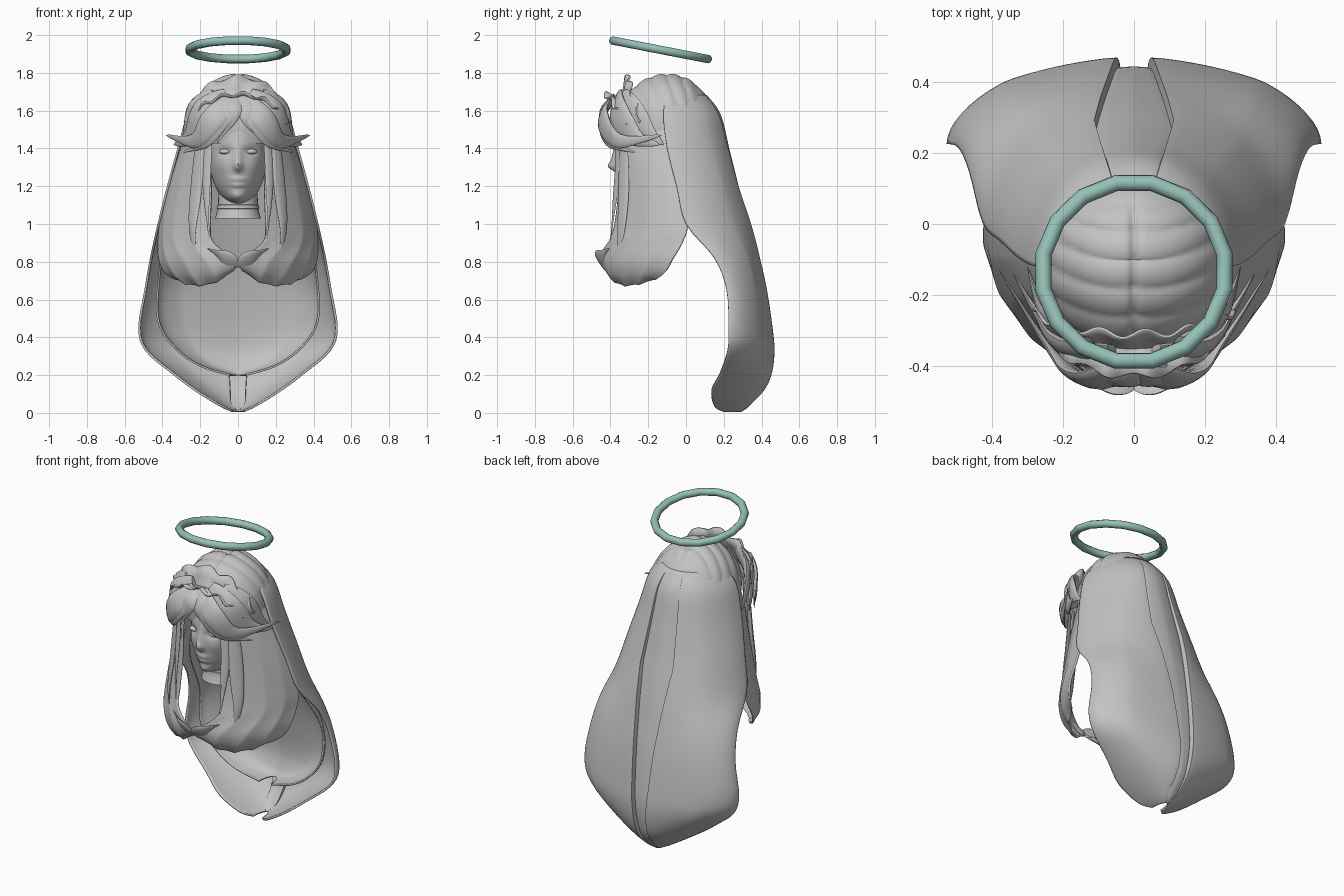
import bpy, bmesh, math
from math import sin, cos, asin, pi, radians, exp, sqrt
from mathutils import Vector, Matrix

cube = bpy.data.objects.get("Cube")
if cube:
    bpy.data.objects.remove(cube, do_unlink=True)


def material(name, rgb):
    m = bpy.data.materials.new(name)
    m.use_nodes = True
    m.diffuse_color = (*rgb, 1)
    m.node_tree.nodes["Principled BSDF"].inputs["Base Color"].default_value = (*rgb, 1)
    return m


GREY = material("soft grey", (0.55, 0.55, 0.55))
TEAL = material("pale teal", (0.30, 0.53, 0.47))


def finish(name, bm, mat=GREY, thick=0, angle=40):
    bmesh.ops.recalc_face_normals(bm, faces=bm.faces)
    me = bpy.data.meshes.new(name)
    bm.to_mesh(me)
    bm.free()
    me.materials.append(mat)
    ob = bpy.data.objects.new(name, me)
    bpy.context.collection.objects.link(ob)
    if thick:
        mod = ob.modifiers.new("thickness", "SOLIDIFY")
        mod.thickness = thick
        mod.offset = 0
    bpy.ops.object.select_all(action="DESELECT")
    ob.select_set(True)
    bpy.context.view_layer.objects.active = ob
    bpy.ops.object.shade_smooth_by_angle(angle=radians(angle))


def resample(rows, n):
    """Smooth curve through a few control tuples."""
    out = []
    for i in range(n + 1):
        f = i / n * (len(rows) - 1)
        k = min(int(f), len(rows) - 2)
        t = f - k
        p = [rows[max(0, min(len(rows) - 1, k + d))] for d in (-1, 0, 1, 2)]
        out.append([0.5 * (2 * b + (c - a) * t + (2 * a - 5 * b + 4 * c - d) * t * t
                           + (3 * b - a - 3 * c + d) * t ** 3) for a, b, c, d in zip(*p)])
    return out


def skin(bm, grid, closed=False):
    vs = [[bm.verts.new(p) for p in row] for row in grid]
    for a, b in zip(vs, vs[1:]):
        n = len(a)
        for j in range(n if closed else n - 1):
            k = (j + 1) % n
            bm.faces.new((a[j], a[k], b[k], b[j]))
    if closed:
        bm.faces.new(vs[0])
        bm.faces.new(vs[-1])


def bump(v, centre, width):
    return exp(-((v - centre) / width) ** 2)


# Halo ring
bm = bmesh.new()
SEG = 16
tilt = Matrix.Translation((0, -0.135, 1.922)) @ Matrix.Rotation(radians(-11), 4, "X")
ring = []
for i in range(SEG + 1):
    a = 2 * pi * (i + 0.5) / SEG
    ring.append([tilt @ Vector(((0.26 + 0.023 * cos(b)) * cos(a),
                                (0.26 + 0.023 * cos(b)) * sin(a), 0.023 * sin(b)))
                 for b in [2 * pi * j / 10 for j in range(11)]])
skin(bm, ring)
bmesh.ops.remove_doubles(bm, verts=bm.verts, dist=0.0005)
finish("halo", bm, TEAL)

# Head with sculpted face
bm = bmesh.new()
bmesh.ops.create_uvsphere(bm, u_segments=72, v_segments=64, radius=1)
for v in bm.verts:
    x, y, z = v.co
    k = max(sqrt(max(0, 1 - z * z)), 0.01)
    X, Y, Z = x * 0.155, y * 0.215, 1.38 + z * 0.275
    if z < 0:
        X *= k ** -0.12
    if y < 0:
        Y *= k ** -0.5
        ax = abs(X)
        mid = bump(X, 0, 0.02)
        Y -= 0.036 * mid * bump(Z, 1.305, 0.025) + 0.018 * mid * bump(Z, 1.35, 0.05)
        Y -= 0.016 * bump(X, 0, 0.04) * (bump(Z, 1.237, 0.011) + bump(Z, 1.207, 0.012))
        Y -= 0.03 * bump(X, 0, 0.05) * bump(Z, 1.14, 0.035)
        Y += 0.018 * bump(ax, 0.065, 0.036) * bump(Z, 1.385, 0.022)
        Y -= 0.008 * bump(ax, 0.09, 0.04) * bump(Z, 1.31, 0.04)
    v.co = (X, Y - 0.16, Z)
finish("head", bm, angle=80)

# Eyes
for side, label in ((1, "left"), (-1, "right")):
    bm = bmesh.new()
    m = Matrix.Translation((side * 0.066, -0.333, 1.383)) @ Matrix.Diagonal((0.036, 0.024, 0.015, 1))
    bmesh.ops.create_uvsphere(bm, u_segments=20, v_segments=12, radius=1, matrix=m)
    finish(label + "_eye", bm)

# Neck with a choker
bm = bmesh.new()
skin(bm, [[(r * cos(2 * pi * j / 32), r * sin(2 * pi * j / 32) - 0.15, z) for j in range(32)]
          for z, r in ((1.03, 0.122), (1.05, 0.115), (1.08, 0.108), (1.082, 0.113),
                       (1.1, 0.111), (1.102, 0.106), (1.25, 0.1))], closed=True)
finish("neck", bm)

# Crown hair with lobed locks and a centre parting
bm = bmesh.new()
bmesh.ops.create_uvsphere(bm, u_segments=112, v_segments=72, radius=1)
bmesh.ops.delete(bm, geom=[v for v in bm.verts if v.co.z < -0.3], context="VERTS")
for v in bm.verts:
    x, y, z = v.co
    u = (y - 0.4 * x * x + 0.12 * abs(x)) * 0.27
    lobes = abs(sin(pi * u / 0.08)) ** 0.6
    fade = min(1, max(0, (z + 0.1) / 0.5)) * min(1, max(0, (0.7 - y) / 0.3))
    s = 0.975 + fade * (0.035 * lobes - 0.04 * bump(x, 0, 0.05))
    v.co = (x * 0.262 * s, y * 0.272 * s - 0.1, 1.5 + z * 0.295 * s)
finish("crown_hair", bm, angle=60)


# Long back hair: open shells that curl under, with a sunken middle panel
def back_shell(name, rows, groove, thick):
    bm = bmesh.new()
    grid = []
    for i, (z, w, yf, yb) in enumerate(resample(rows, 48)):
        t = i / 48
        gap = asin(min(0.3, (0.035 + 0.15 * (1 - t) ** 2) / w))
        outer = [(gap + (pi / 2 - gap) * j / 30, 0) for j in range(31)]
        inner = [(gap * 0.96 * j / 6, 1) for j in range(-6, 7)]
        cols = [(-a, d) for a, d in reversed(outer)] + inner + outer
        depth = groove * min(1, t * 3) * min(1, (1 - t) * 4)
        line = []
        for a, sunk in cols:
            dip = depth * sunk + 0.006 * abs(sin(4 * a)) * min(1, t * 4, (1 - t) * 4)
            line.append((w * sin(a) * (1 - dip * 0.5), yf + (yb - yf) * cos(a) - dip, z))
        grid.append(line)
    skin(bm, grid)
    finish(name, bm, GREY, thick)


back_shell("back_hair", [
    (1.68, 0.185, -0.1, 0.105), (1.58, 0.262, -0.12, 0.185), (1.4, 0.315, -0.1, 0.238),
    (1.2, 0.37, -0.05, 0.295), (1.0, 0.42, 0.0, 0.355), (0.82, 0.46, 0.15, 0.395),
    (0.65, 0.49, 0.215, 0.43), (0.45, 0.522, 0.225, 0.458), (0.33, 0.485, 0.22, 0.468),
    (0.21, 0.345, 0.18, 0.455), (0.12, 0.225, 0.135, 0.415), (0.04, 0.095, 0.15, 0.34),
    (0.01, 0.03, 0.2, 0.29)], 0.03, 0.012)
back_shell("inner_back_hair", [
    (1.3, 0.29, -0.02, 0.2), (1.0, 0.37, 0.05, 0.29), (0.7, 0.42, 0.22, 0.37),
    (0.48, 0.42, 0.23, 0.41), (0.34, 0.33, 0.24, 0.42), (0.25, 0.2, 0.25, 0.4),
    (0.2, 0.04, 0.27, 0.37)], 0, 0.01)

# Side curtains: z, x radius, y radius, y centre, rear angle, front angle
CURTAIN = [(1.52, 0.25, 0.25, -0.08, 0, 55), (1.4, 0.3, 0.37, -0.02, 0, 58),
           (1.2, 0.365, 0.39, 0.0, 0, 65), (1.0, 0.41, 0.42, 0.01, 0, 67),
           (0.9, 0.42, 0.435, 0.0, 3, 69), (0.8, 0.42, 0.435, -0.02, 8, 83),
           (0.72, 0.4, 0.42, -0.02, 14, 87), (0.66, 0.36, 0.38, -0.02, 24, 84)]
for side, label in ((1, "left"), (-1, "right")):
    bm = bmesh.new()
    grid = []
    for i, (z, rx, ry, yc, a0, a1) in enumerate(resample(CURTAIN, 36)):
        t = i / 36
        line = []
        for j in range(49):
            s = j / 48
            a = radians(min(89, max(0, a0 + (a1 - a0) * s)))
            r = 1 - 0.018 * t * abs(sin(s * 4 * pi))
            lift = t ** 4 * (0.1 * s ** 4 + 0.05 * (1 - s) ** 3 + 0.008 * abs(sin(s * 4 * pi)))
            line.append((side * rx * r * cos(a) ** 1.1, yc - ry * r * sin(a) ** 1.1, z + lift))
        grid.append(line)
    skin(bm, grid)
    finish(label + "_side_hair", bm, GREY, 0.012)


# Tapered locks with a lens-shaped section
def lock(name, pts, width, sides=(1, -1), root=0.35):
    for side in sides:
        path = [Vector((side * x, y, z)) for x, y, z in resample(pts, 16)]
        grid = []
        for i, p in enumerate(path):
            t = i / 16
            tan = (path[min(i + 1, 16)] - path[max(i - 1, 0)]).normalized()
            out = p - Vector((0, -0.1, p.z * 0.6 + 0.6))
            out = (out - tan * out.dot(tan)).normalized()
            across = tan.cross(out)
            w = width * (root + (1 - root) * sin(pi * min(1, t * 1.1 + 0.1))) * (1 - t ** 4) / 2 + 0.002
            grid.append([p + across * w * cos(b) + out * w * 0.28 * sin(b)
                         for b in [2 * pi * j / 12 for j in range(12)]])
        bm = bmesh.new()
        skin(bm, grid, closed=True)
        finish(name + ("_left" if side > 0 else "_right"), bm, angle=50)


lock("swept_bang", [(0.02, -0.39, 1.66), (0.13, -0.44, 1.56), (0.23, -0.36, 1.44), (0.38, -0.13, 1.47)], 0.13, root=0.5)
lock("outer_bang", [(0.05, -0.36, 1.67), (0.18, -0.36, 1.59), (0.26, -0.27, 1.46), (0.34, -0.14, 1.42)], 0.16, root=0.5)
lock("side_bang", [(0.12, -0.34, 1.67), (0.22, -0.29, 1.6), (0.27, -0.21, 1.5), (0.3, -0.12, 1.42)], 0.15, root=0.5)
lock("low_bang", [(0.02, -0.4, 1.66), (0.1, -0.44, 1.55), (0.18, -0.4, 1.43), (0.29, -0.27, 1.38)], 0.11)
lock("inner_bang", [(0.01, -0.39, 1.67), (0.05, -0.44, 1.59), (0.1, -0.43, 1.5), (0.17, -0.39, 1.4)], 0.1)
lock("centre_bang", [(0, -0.38, 1.67), (-0.02, -0.44, 1.61), (-0.05, -0.445, 1.53), (-0.11, -0.42, 1.43)], 0.09, (1,))
lock("temple_lock", [(0.15, -0.36, 1.5), (0.165, -0.36, 1.3), (0.165, -0.38, 1.1), (0.15, -0.4, 0.9)], 0.05)
lock("front_lock", [(0.2, -0.33, 1.45), (0.22, -0.33, 1.2), (0.24, -0.345, 0.95), (0.2, -0.38, 0.75)], 0.08)
lock("curled_tip", [(0.01, -0.43, 0.77), (0.05, -0.45, 0.81), (0.1, -0.445, 0.84), (0.16, -0.41, 0.87)], 0.1)

# Ruffled headband: back frill, band and front frill
bm = bmesh.new()
grid = []
for i in range(91):
    t = i / 45 - 1
    a = radians(76) * t
    c, s, d = cos(a), sin(a), 1 - cos(a)
    wave = 0.012 * sin(t * 6 * pi)
    wave2 = 0.012 * cos(t * 5 * pi)
    grid.append([(0.295 * s, -0.31 + 0.09 * d + wave, 1.48 + 0.3 * c + wave2),
                 (0.268 * s, -0.325 + 0.1 * d + wave * 0.5, 1.48 + 0.24 * c),
                 (0.24 * s, -0.35 + 0.12 * d, 1.48 + 0.19 * c),
                 (0.25 * s, -0.39 + 0.15 * d, 1.48 + 0.195 * c + wave * 0.6),
                 (0.265 * s, -0.43 + 0.17 * d + wave2 * 0.8, 1.48 + 0.21 * c + wave)])
skin(bm, grid)
finish("ruffled_headband", bm, GREY, 0.008)
